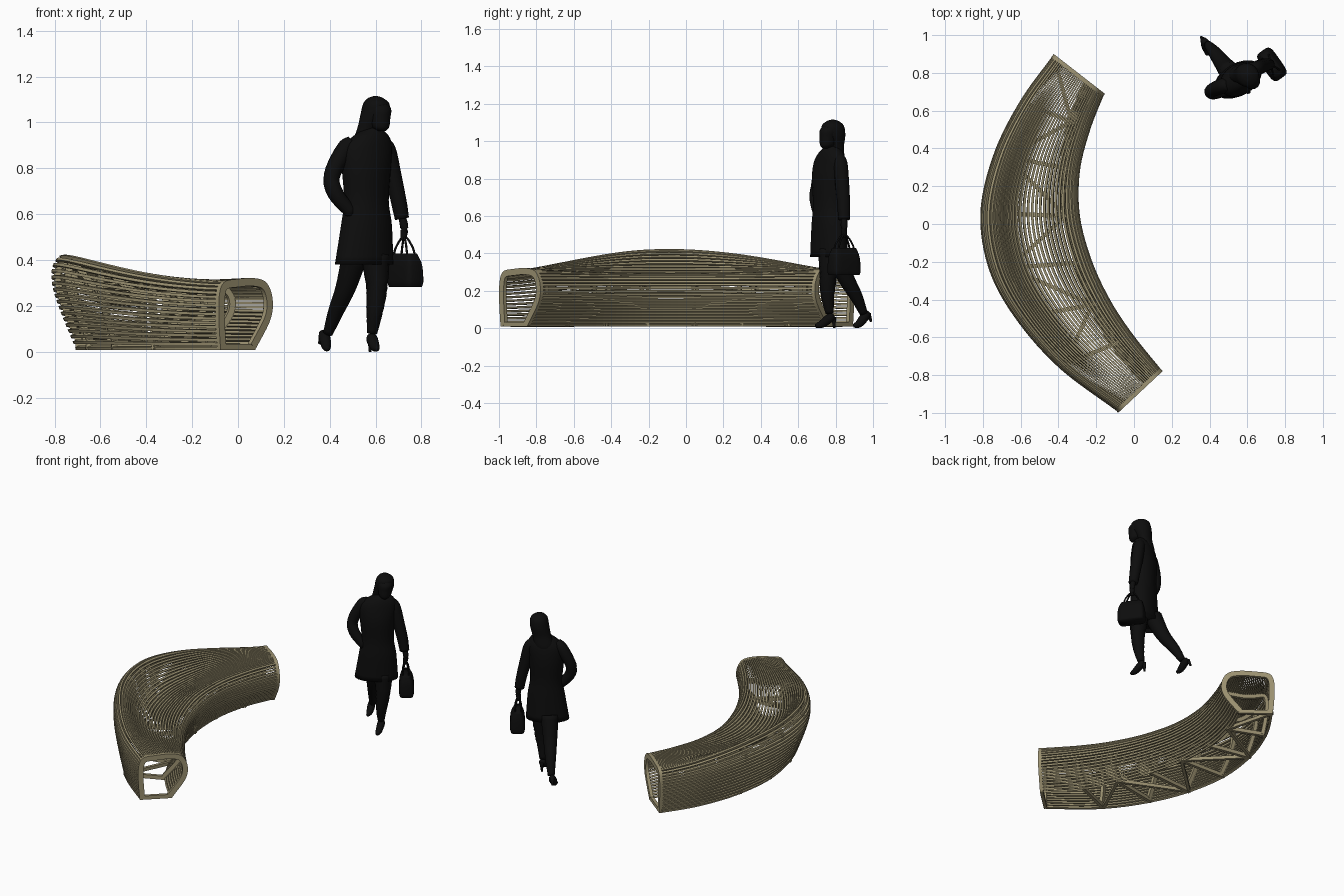
import bpy, bmesh, math
from mathutils import Vector

if "Cube" in bpy.data.objects:
    bpy.data.objects.remove(bpy.data.objects["Cube"])


def material(name, col):
    m = bpy.data.materials.new(name)
    m.diffuse_color = (*col, 1)
    m.use_nodes = True
    m.node_tree.nodes["Principled BSDF"].inputs["Base Color"].default_value = m.diffuse_color
    return m


WOOD = material("khaki wood", (0.33, 0.285, 0.165))
BLACK = material("silhouette black", (0.004, 0.004, 0.004))


def spline(pts, s):
    """Catmull-Rom through points, s from 0 to len-1."""
    n = len(pts) - 1
    i = min(max(int(s), 0), n - 1)
    t = s - i
    b, c = Vector(pts[i]), Vector(pts[i + 1])
    a = Vector(pts[i - 1]) if i > 0 else 2 * b - c
    d = Vector(pts[i + 2]) if i + 2 <= n else 2 * c - b
    return 0.5 * (2 * b + (c - a) * t + (2 * a - 5 * b + 4 * c - d) * t * t
                  + (3 * b - a - 3 * c + d) * t ** 3)


def finish(name, bm, mat, smooth=False):
    bmesh.ops.recalc_face_normals(bm, faces=bm.faces)
    me = bpy.data.meshes.new(name)
    bm.to_mesh(me)
    bm.free()
    me.materials.append(mat)
    for p in me.polygons:
        p.use_smooth = smooth
    ob = bpy.data.objects.new(name, me)
    bpy.context.collection.objects.link(ob)
    return ob


def skin(bm, rings):
    """Join a row of equal rings into a capped tube."""
    vs = [[bm.verts.new(p) for p in r] for r in rings]
    k = len(vs[0])
    for a, b in zip(vs, vs[1:]):
        for j in range(k):
            bm.faces.new((a[j], a[(j + 1) % k], b[(j + 1) % k], b[j]))
    bm.faces.new(vs[0])
    bm.faces.new(vs[-1])


# ---------- bench: plan edges (one point per rib) and two cross-sections ----------
OUTER = [(-.43, .89), (-.605, .65), (-.745, .37), (-.815, .06),
         (-.77, -.24), (-.63, -.50), (-.40, -.76), (-.09, -.99)]
INNER = [(-.16, .68), (-.23, .50), (-.285, .28), (-.285, .04),
         (-.22, -.20), (-.12, -.41), (0, -.59), (.145, -.77)]
END = [(.03, .014), (0, .14), (.01, .25), (.10, .303), (.35, .316), (.65, .32),
       (.88, .30), (.99, .23), (.95, .14), (.68, .014)]
MID = [(.21, .014), (.10, .15), (.015, .28), (.01, .37), (.08, .422), (.17, .39),
       (.29, .305), (.42, .262), (.6, .26), (.8, .287), (.91, .288), (.995, .24),
       (.97, .15), (.86, .014)]
LAST = len(OUTER) - 1


def even(pts, width, marks):
    """Resample by arc length between landmarks: back, seat top, front."""
    out = []
    for lo, hi, n in ((0, marks[0], 56), (marks[0], marks[1], 84),
                      (marks[1], len(pts) - 1, 60)):
        raw = [spline(pts, lo + (hi - lo) * i / 400) for i in range(401)]
        acc = [0]
        for a, b in zip(raw, raw[1:]):
            acc.append(acc[-1] + math.hypot((b.x - a.x) * width, b.y - a.y))
        j = 0
        for i in range(n):
            while acc[j] < acc[-1] * i / n - 1e-9:
                j += 1
            out.append(raw[j])
    return out + [Vector(pts[-1])]


END_S, MID_S = even(END, .33, (3, 6)), even(MID, .52, (4, 10))


def section(f, s):
    """Point, section tangent, inward normal, lengthwise direction, stretch."""
    w = math.sin(math.pi * s / LAST) ** 1.6 if 0 < s < LAST else 0
    o, i = spline(OUTER, s), spline(INNER, s)
    width = (i - o).length
    d = (i - o) / width

    def at(g):
        x = min(max(g, 0), 1) * 200
        k = min(int(x), 199)
        return END_S[k].lerp(END_S[k + 1], x - k).lerp(MID_S[k].lerp(MID_S[k + 1], x - k), w)
    lo, hi = max(f - .012, 0), min(f + .012, 1)
    p, a, b = at(f), at(lo), at(hi)
    t = Vector(((b.x - a.x) * width, b.y - a.y))
    stretch = t.length / (hi - lo)
    t.normalize()
    q = o + (i - o) * p.x
    return (Vector((q.x, q.y, p.y)), Vector((d.x * t.x, d.y * t.x, t.y)),
            Vector((d.x * t.y, d.y * t.y, -t.x)), Vector((-d.y, d.x, 0)), stretch)


# long slats
SLATS, STEPS = 58, 44
bm = bmesh.new()
for k in range(SLATS):
    rings = []
    for j in range(STEPS + 1):
        p, t, n, _, stretch = section(k / (SLATS - 1), LAST * j / STEPS)
        h = min(max(.33 * stretch / SLATS, .004), .0066)
        rings.append([p - t * h, p + t * h, p + t * h + n * .018, p - t * h + n * .018])
    skin(bm, rings)
finish("bench_slats", bm, WOOD)


def bar(bm, a, b, half, z0=.008, z1=.034):
    side = Vector((-(b - a).y, (b - a).x, 0)).normalized() * half
    rings = []
    for p in (a, b):
        l, r = p - side, p + side
        rings.append([(l.x, l.y, z0), (r.x, r.y, z0), (r.x, r.y, z1), (l.x, l.y, z1)])
    skin(bm, rings)


# ribs with floor bars
bm = bmesh.new()
feet = []
for r in range(LAST + 1):
    is_end = r in (0, LAST)
    d0, d1 = (-.001, .034) if is_end else (.012, .042)
    rings = []
    for j in range(91):
        p, t, n, l, _ = section(j / 90, r)
        l = l * .011
        ring = [p + n * d0 - l, p + n * d0 + l, p + n * d1 + l, p + n * d1 - l]
        for v in ring:
            v.z = max(v.z, .008)
        rings.append(ring)
    skin(bm, rings)
    a, b = section(0, r)[0], section(1, r)[0]
    bar(bm, a, b, .0105)
    feet.append((a, b))
finish("bench_ribs", bm, WOOD)

# zigzag floor bracing, open in the front bay
bm = bmesh.new()
for r in range(LAST - 1):
    bar(bm, feet[r][r % 2], feet[r + 1][(r + 1) % 2], .010, .009, .032)
finish("bench_floor_braces", bm, WOOD)


# ---------- walking woman silhouette ----------
TURN = math.radians(31)


def spline_n(rows, s):
    return list(spline(rows, s))


def loft(name, rows, turn=TURN, seg=20, power=1.0, steps=5):
    """Rows of (x, y, z, half width, half depth) stacked upward."""
    bm = bmesh.new()
    rings = []
    for j in range((len(rows) - 1) * steps + 1):
        x, y, z, rx, ry = spline_n(rows, j / steps)
        ring = []
        for k in range(seg):
            a = 2 * math.pi * k / seg
            c, s = math.cos(a), math.sin(a)
            u = rx * math.copysign(abs(c) ** power, c)
            v = ry * math.copysign(abs(s) ** power, s)
            ring.append((x + u * math.cos(turn) - v * math.sin(turn),
                         y + u * math.sin(turn) + v * math.cos(turn), z))
        rings.append(ring)
    skin(bm, rings)
    return finish(name, bm, BLACK, True)


def limb(name, rows, seg=12, steps=5):
    """Rows of (x, y, z, radius) swept along their path."""
    pts = [spline_n(rows, j / steps) for j in range((len(rows) - 1) * steps + 1)]
    bm = bmesh.new()
    rings = []
    for j, p in enumerate(pts):
        a, b = pts[max(j - 1, 0)], pts[min(j + 1, len(pts) - 1)]
        q = (Vector(b[:3]) - Vector(a[:3])).to_track_quat('Z', 'Y')
        rings.append([Vector(p[:3]) + q @ Vector((math.cos(2 * math.pi * k / seg) * p[3],
                      math.sin(2 * math.pi * k / seg) * p[3], 0)) for k in range(seg)])
    skin(bm, rings)
    return finish(name, bm, BLACK, True)


loft("coat", [(.55, .765, .38, .14, .085), (.56, .765, .55, .12, .083),
              (.56, .765, .66, .104, .078), (.56, .765, .80, .115, .083),
              (.565, .77, .89, .118, .072), (.58, .775, .94, .085, .055),
              (.59, .78, .975, .034, .034)])
loft("hair", [(.545, .805, .86, .045, .025), (.555, .80, .91, .062, .04),
              (.575, .795, .97, .060, .045), (.595, .79, 1.03, .062, .062),
              (.603, .785, 1.08, .056, .062), (.60, .785, 1.105, .033, .037),
              (.60, .785, 1.115, .008, .008)])
loft("face", [(.628, .745, .962, .015, .015), (.622, .755, .98, .036, .04),
              (.62, .76, 1.02, .043, .048), (.62, .765, 1.06, .046, .05),
              (.61, .775, 1.095, .03, .03)])
limb("pocket_arm", [(.50, .735, .915, .03), (.465, .73, .88, .04), (.41, .705, .77, .036),
                    (.425, .695, .69, .035), (.50, .71, .60, .028)])
limb("bag_arm", [(.62, .81, .92, .03), (.65, .825, .88, .038), (.675, .835, .77, .038),
                 (.70, .843, .66, .035), (.715, .845, .58, .031)])
limb("hand", [(.715, .845, .59, .016), (.725, .845, .54, .018), (.72, .843, .485, .012)])
limb("rear_leg", [(.51, .80, .42, .058), (.47, .85, .28, .045), (.425, .91, .17, .034),
                  (.392, .95, .08, .022)])
limb("front_leg", [(.60, .77, .42, .062), (.605, .76, .28, .048), (.595, .757, .17, .036),
                   (.585, .768, .08, .022)])
# boots
limb("rear_boot", [(.368, .975, .085, .016), (.378, .955, .06, .025), (.385, .925, .024, .021),
                   (.39, .895, .012, .01)])
limb("rear_heel", [(.366, .975, .075, .014), (.355, .99, .035, .006)])
limb("front_boot", [(.578, .79, .065, .016), (.584, .77, .055, .025), (.597, .725, .022, .021),
                    (.607, .692, .012, .01)])
limb("front_heel", [(.578, .79, .06, .014), (.576, .792, 0, .006)])

# handbag and its handles
BAG = math.radians(-55)
loft("handbag", [(.73, .845, .283, .084, .044), (.73, .845, .31, .089, .049),
                 (.73, .845, .38, .084, .044), (.727, .845, .428, .07, .026)],
     turn=BAG, power=.45, seg=28)
ax = Vector((math.cos(BAG), math.sin(BAG), 0))
nx = Vector((-ax.y, ax.x, 0))
for side, off in (("left", -.022), ("right", .022)):
    rows = []
    for u, z, o in ((-.055, .40, 1), (-.042, .45, .8), (-.012, .495, .3), (.012, .495, .3),
                    (.042, .45, .8), (.055, .40, 1)):
        p = Vector((.725, .845, z)) + ax * u + nx * off * o
        rows.append((p.x, p.y, p.z, .005))
    limb(side + "_bag_handle", rows, 8)
